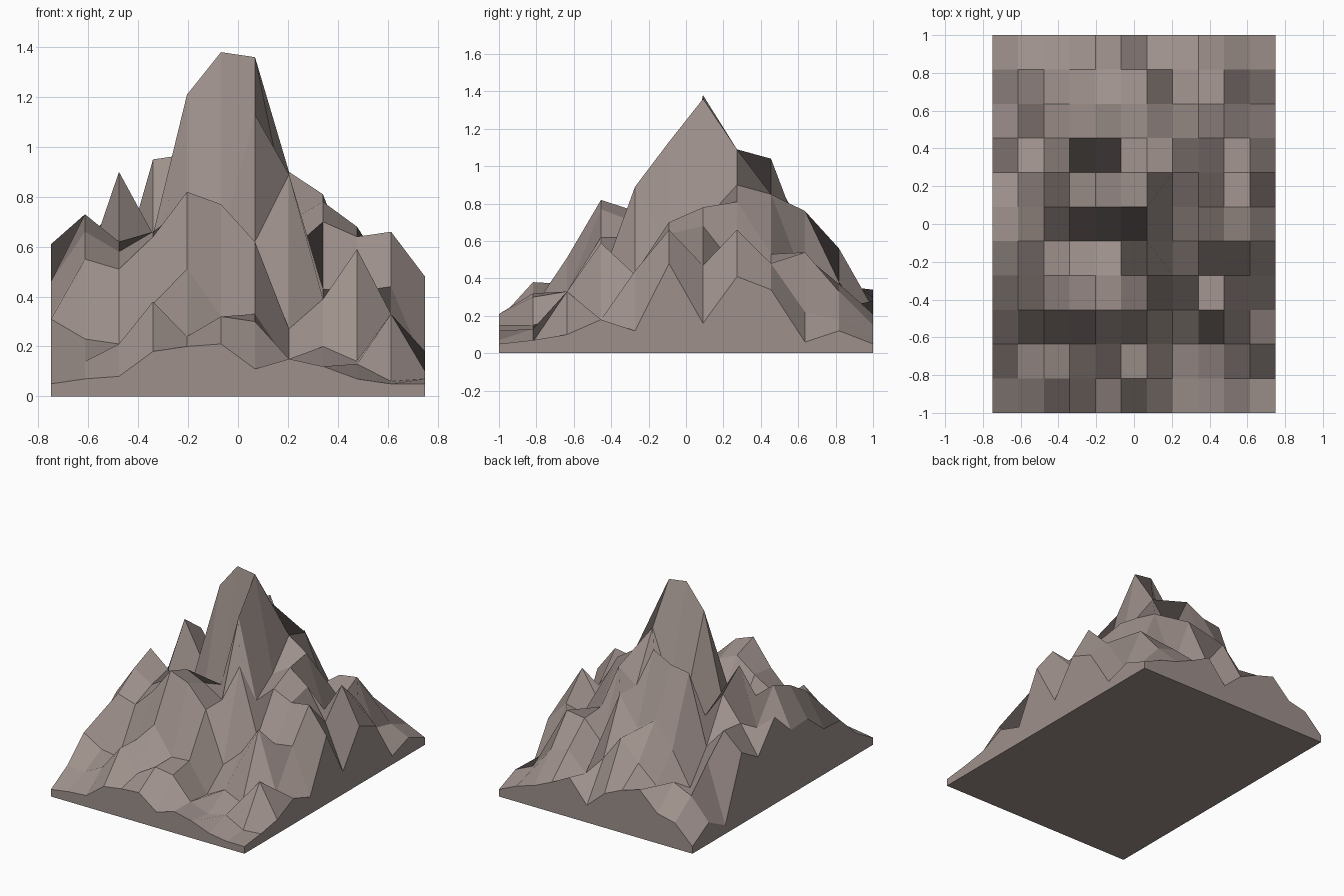
import bpy, bmesh

if "Cube" in bpy.data.objects:
    bpy.data.objects.remove(bpy.data.objects["Cube"])

W, D = 1.5, 2.0      # footprint
N = 12               # vertices per side of the height grid

# Cross-section profiles in hundredths, left to right, from front to back
profiles = [
    (5, 7, 8, 18, 20, 21, 11, 15, 12, 7, 5, 5),
    (15, 14, 21, 38, 24, 32, 30, 15, 10, 13, 6, 7),
    (31, 23, 21, 37, 51, 32, 33, 13, 20, 14, 33, 10),
    (32, 55, 51, 64, 82, 77, 62, 27, 39, 59, 18, 18),
    (46, 66, 58, 66, 76, 70, 62, 89, 43, 42, 44, 12),
    (45, 73, 62, 42, 52, 62, 113, 58, 70, 64, 66, 48),
    (61, 50, 90, 65, 121, 138, 136, 70, 78, 68, 47, 16),
    (40, 60, 77, 58, 70, 72, 109, 90, 81, 45, 66, 41),
    (50, 62, 47, 95, 97, 104, 75, 85, 53, 45, 48, 34),
    (6, 47, 25, 48, 65, 56, 76, 38, 52, 54, 22, 6),
    (15, 30, 36, 30, 42, 56, 38, 24, 37, 33, 18, 12),
    (5, 18, 21, 34, 30, 24, 12, 28, 21, 15, 11, 5),
]

# Craggy surface lofted through the profiles
bm = bmesh.new()
grid = [[bm.verts.new((W * (i / (N - 1) - 0.5), D * (j / (N - 1) - 0.5), h / 100))
         for i, h in enumerate(row)] for j, row in enumerate(profiles)]
for j in range(N - 1):
    for i in range(N - 1):
        bm.faces.new((grid[j][i], grid[j][i + 1], grid[j + 1][i + 1], grid[j + 1][i]))

# Vertical skirt down to the ground, closed by a flat underside
rim = [e for e in bm.edges if e.is_boundary]
skirt = bmesh.ops.extrude_edge_only(bm, edges=rim)["geom"]
for v in (g for g in skirt if isinstance(g, bmesh.types.BMVert)):
    v.co.z = 0
bmesh.ops.holes_fill(bm, edges=[e for e in bm.edges if e.is_boundary], sides=0)
bmesh.ops.recalc_face_normals(bm, faces=bm.faces)

mesh = bpy.data.meshes.new("mountain")
bm.to_mesh(mesh)
bm.free()

# Single rock colour, flat facets
rock = bpy.data.materials.new("taupe rock")
rock.diffuse_color = (0.34, 0.28, 0.26, 1)
rock.use_nodes = True
rock.node_tree.nodes["Principled BSDF"].inputs["Base Color"].default_value = rock.diffuse_color
mesh.materials.append(rock)
bpy.context.collection.objects.link(bpy.data.objects.new("mountain", mesh))
